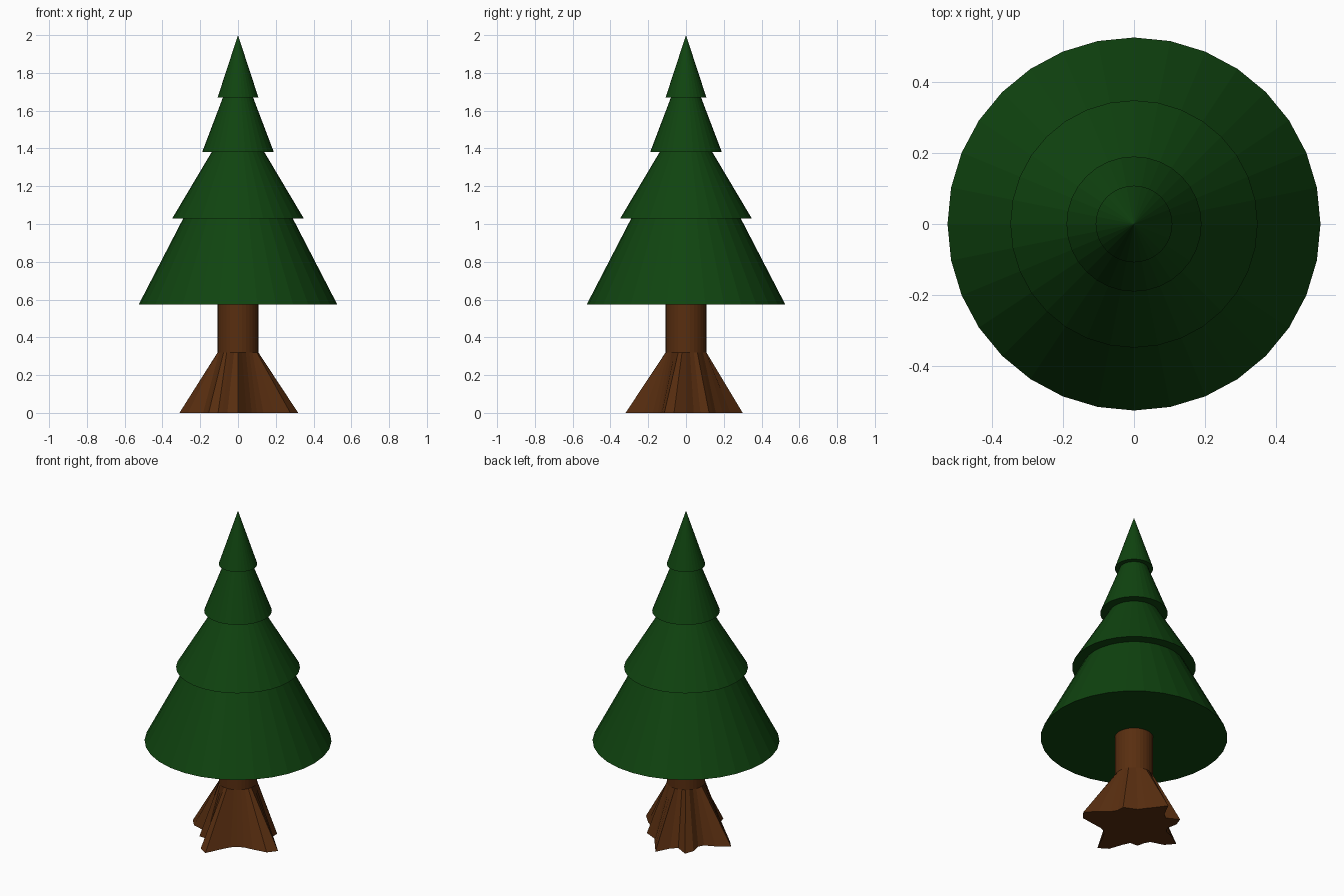
import bpy
import bmesh
from math import cos, sin, tau

SIDES = 32

if "Cube" in bpy.data.objects:
    bpy.data.objects.remove(bpy.data.objects["Cube"], do_unlink=True)


def make_material(name, colour):
    mat = bpy.data.materials.new(name)
    mat.use_nodes = True
    mat.diffuse_color = colour
    mat.node_tree.nodes["Principled BSDF"].inputs["Base Color"].default_value = colour
    return mat


def finish(bm, name, mat):
    bmesh.ops.recalc_face_normals(bm, faces=bm.faces)
    mesh = bpy.data.meshes.new(name)
    bm.to_mesh(mesh)
    bm.free()
    mesh.materials.append(mat)
    obj = bpy.data.objects.new(name, mesh)
    bpy.context.collection.objects.link(obj)
    return obj


def ring(bm, radii, z):
    return [bm.verts.new((r * cos(tau * i / SIDES), r * sin(tau * i / SIDES), z))
            for i, r in enumerate(radii)]


def loft(name, sections, mat):
    """Closed solid through rings given as (radii, height)."""
    bm = bmesh.new()
    rings = [ring(bm, radii, z) for radii, z in sections]
    for low, high in zip(rings, rings[1:]):
        for i in range(SIDES):
            j = (i + 1) % SIDES
            bm.faces.new((low[i], low[j], high[j], high[i]))
    bm.faces.new(rings[0])
    bm.faces.new(rings[-1])
    return finish(bm, name, mat)


def cone(name, radius, base, apex, mat):
    bm = bmesh.new()
    rim = ring(bm, [radius] * SIDES, base)
    tip = bm.verts.new((0, 0, apex))
    for i in range(SIDES):
        bm.faces.new((rim[i], rim[(i + 1) % SIDES], tip))
    bm.faces.new(rim)
    return finish(bm, name, mat)


bark = make_material("bark brown", (0.098, 0.027, 0.005, 1))
needles = make_material("needle green", (0.005, 0.058, 0.005, 1))

# Trunk
trunk_r = [0.108] * SIDES
loft("trunk", [(trunk_r, 0.32), (trunk_r, 0.6)], bark)

# Flared roots with irregular spikes around the foot
root_r = [0.26, 0.21, 0.20, 0.22, 0.20, 0.19, 0.21, 0.24,
          0.30, 0.22, 0.20, 0.27, 0.24, 0.19, 0.19, 0.24,
          0.31, 0.27, 0.20, 0.20, 0.22, 0.19, 0.22, 0.29,
          0.32, 0.23, 0.19, 0.18, 0.19, 0.23, 0.30, 0.325]
loft("roots", [(root_r, 0), (trunk_r, 0.32)], bark)

# Foliage tiers: radius, base height, apex height
tiers = [("bottom_foliage", 0.525, 0.575, 1.59),
         ("lower_foliage", 0.348, 1.03, 1.615),
         ("upper_foliage", 0.19, 1.38, 1.88),
         ("top_foliage", 0.108, 1.67, 2.0)]
for name, radius, base, apex in tiers:
    cone(name, radius, base, apex, needles)
